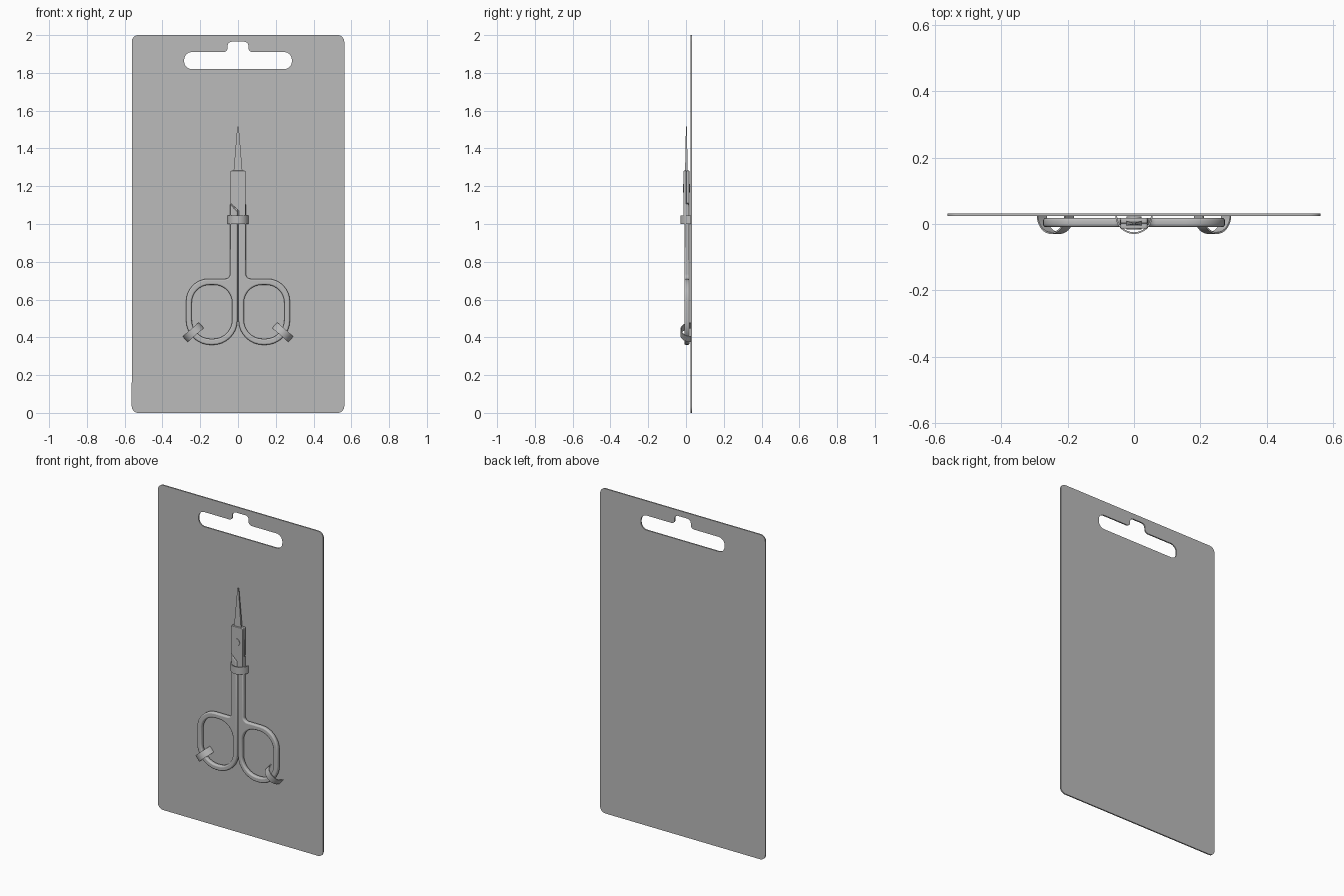
import bpy, bmesh, math
from mathutils import Vector, Matrix

if "Cube" in bpy.data.objects:
    bpy.data.objects.remove(bpy.data.objects["Cube"])

grey = bpy.data.materials.new("plain grey")
grey.use_nodes = True
grey.diffuse_color = (0.5, 0.5, 0.5, 1)
grey.node_tree.nodes["Principled BSDF"].inputs["Base Color"].default_value = (0.5, 0.5, 0.5, 1)


def fillet(corners, steps=8):
    """Turn (x, z, radius) corners into a rounded closed outline."""
    pts = []
    for i, (x, z, r) in enumerate(corners):
        p = Vector((x, z))
        a = Vector(corners[i - 1][:2]) - p
        b = Vector(corners[(i + 1) % len(corners)][:2]) - p
        if r == 0:
            pts.append(p)
            continue
        half = a.angle(b) / 2
        a.normalize()
        b.normalize()
        reach = r / math.tan(half)
        start, end = p + a * reach, p + b * reach
        centre = p + (a + b).normalized() * (r / math.sin(half))
        sweep = (start - centre).angle_signed(end - centre)
        for k in range(steps + 1):
            t = -sweep * k / steps
            pts.append(centre + Matrix.Rotation(t, 2) @ (start - centre))
    return pts


def finish(ob, angle=35):
    ob.data.materials.clear()
    ob.data.materials.append(grey)
    bpy.ops.object.select_all(action='DESELECT')
    ob.select_set(True)
    bpy.context.view_layer.objects.active = ob
    bpy.ops.object.shade_smooth_by_angle(angle=math.radians(angle))
    return ob


def plate(name, outlines, y0, y1, bevel=0.0, mirror=1):
    """Upright plate between y0 and y1; later outlines are holes."""
    cu = bpy.data.curves.new(name, 'CURVE')
    cu.dimensions = '2D'
    cu.fill_mode = 'BOTH'
    cu.extrude = (y1 - y0) / 2 - bevel
    cu.bevel_depth = bevel
    cu.bevel_resolution = 2
    cu.offset = -bevel
    for corners in outlines:
        pts = fillet([(x * mirror, z, r) for x, z, r in corners][::mirror])
        sp = cu.splines.new('POLY')
        sp.points.add(len(pts) - 1)
        for q, p in zip(sp.points, pts):
            q.co = (p.x, p.y, 0, 1)
        sp.use_cyclic_u = True
    tmp = bpy.data.objects.new(name + "_curve", cu)
    bpy.context.collection.objects.link(tmp)
    bpy.context.view_layer.update()
    me = bpy.data.meshes.new_from_object(tmp.evaluated_get(bpy.context.evaluated_depsgraph_get()))
    bpy.data.objects.remove(tmp)
    me.transform(Matrix.Translation((0, (y0 + y1) / 2, 0)) @ Matrix.Rotation(math.pi / 2, 4, 'X'))
    ob = bpy.data.objects.new(name, me)
    bpy.context.collection.objects.link(ob)
    return finish(ob)


def strap(name, x, z, half_span, width, height, turn):
    """Arched band standing on the card."""
    bm = bmesh.new()
    n, thick = 20, 0.005
    rows = []
    for k in range(n + 1):
        t = math.pi * k / n
        row = []
        for s, d in ((-1, 0), (1, 0), (1, thick), (-1, thick)):
            row.append(bm.verts.new((-(half_span - d) * math.cos(t),
                                     0.026 - (height - d) * math.sin(t), s * width / 2)))
        rows.append(row)
    for a, b in zip(rows, rows[1:]):
        for j in range(4):
            bm.faces.new((a[j], a[(j + 1) % 4], b[(j + 1) % 4], b[j]))
    bm.faces.new(rows[0])
    bm.faces.new(rows[-1][::-1])
    bmesh.ops.recalc_face_normals(bm, faces=bm.faces)
    me = bpy.data.meshes.new(name)
    bm.to_mesh(me)
    bm.free()
    me.transform(Matrix.Translation((x, 0, z)) @ Matrix.Rotation(turn, 4, 'Y'))
    ob = bpy.data.objects.new(name, me)
    bpy.context.collection.objects.link(ob)
    return finish(ob)


# Backing card with hanging slot
w, r = 0.5625, 0.035
card = [(-w, 0, r), (w, 0, r), (w, 2, r), (-w, 2, r)]
slot = [(-0.285, 1.82, 0.04), (0.285, 1.82, 0.04), (0.285, 1.91, 0.04), (0.055, 1.91, 0.022),
        (0.055, 1.965, 0.022), (-0.055, 1.965, 0.022), (-0.055, 1.91, 0.022), (-0.285, 1.91, 0.04)]
plate("backing_card", [card, slot], 0.024, 0.032)

# Scissors: finger loop with shank, pivot block and blade for each half
loop = [(0.003, 0.36, 0.13), (0.275, 0.36, 0.13), (0.275, 0.71, 0.12), (0.042, 0.71, 0.025),
        (0.042, 1.105, 0), (0.003, 1.065, 0)]
hole = [(0.031, 0.392, 0.1), (0.245, 0.392, 0.1), (0.245, 0.678, 0.095), (0.031, 0.678, 0.095)]
block = [(0.003, 1.0, 0), (0.041, 1.0, 0), (0.041, 1.282, 0.008), (-0.041, 1.282, 0.008),
         (-0.041, 1.11, 0), (0.003, 1.07, 0)]
blade = [(0.024, 1.27, 0), (0.004, 1.515, 0.003), (-0.004, 1.515, 0.003), (-0.024, 1.27, 0)]
for side, m, y0, y1 in (("left", 1, -0.014, 0.002), ("right", -1, 0.002, 0.018)):
    plate(side + "_handle", [loop, hole], -0.009, 0.018, 0.008, m)
    plate(side + "_pivot_block", [block], y0, y1, 0.003, m)
    mid = 0.002
    tip = plate(side + "_blade", [blade], min(mid, mid - 0.007 * m), max(mid, mid - 0.007 * m), 0, m)
    for v in tip.data.vertices:
        if v.co.z > 1.4:
            v.co.y = mid + (v.co.y - mid) * 0.35

# Pivot screw, front and back
for side, y in (("front", -0.014), ("back", 0.019)):
    bpy.ops.mesh.primitive_cylinder_add(vertices=32, radius=0.022, depth=0.006, location=(0, y, 1.19),
                                        rotation=(math.pi / 2, 0, 0))
    bpy.context.object.name = side + "_pivot_screw"
    finish(bpy.context.object)

# Holding straps
strap("shank_strap", 0, 1.022, 0.056, 0.045, 0.056, 0)
for side, m in (("left", 1), ("right", -1)):
    strap(side + "_loop_strap", m * 0.237, 0.427, 0.057, 0.04, 0.056, m * math.radians(41))
